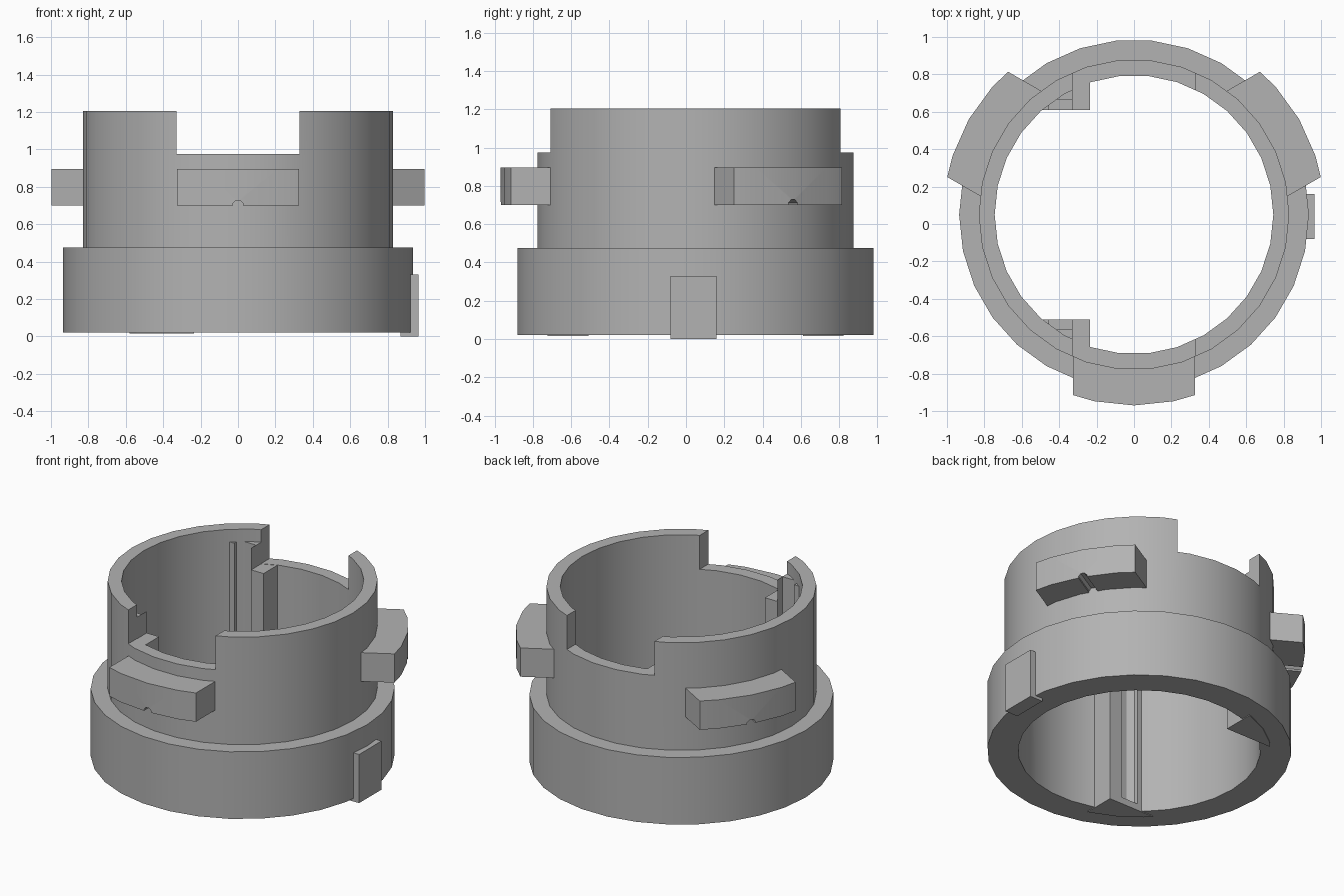
import bpy, bmesh, math
from mathutils import Matrix, Vector

CY = 0.05            # ring axis offset in y
SIDES = 30
STEP = math.tau / SIDES

cube = bpy.data.objects.get("Cube")
if cube:
    bpy.data.objects.remove(cube, do_unlink=True)

grey = bpy.data.materials.new("plain grey")
grey.use_nodes = True
colour = (0.45, 0.45, 0.45, 1)
grey.diffuse_color = colour
grey.node_tree.nodes["Principled BSDF"].inputs["Base Color"].default_value = colour


def finish(name, bm):
    bmesh.ops.recalc_face_normals(bm, faces=bm.faces)
    mesh = bpy.data.meshes.new(name)
    bm.to_mesh(mesh)
    bm.free()
    mesh.materials.append(grey)
    obj = bpy.data.objects.new(name, mesh)
    bpy.context.collection.objects.link(obj)
    return obj


def prism(name, outline, z0, z1):
    bm = bmesh.new()
    face = bm.faces.new([bm.verts.new((x, y, z0)) for x, y in outline])
    top = bmesh.ops.extrude_face_region(bm, geom=[face])["geom"]
    bmesh.ops.translate(bm, vec=(0, 0, z1 - z0),
                        verts=[v for v in top if isinstance(v, bmesh.types.BMVert)])
    return finish(name, bm)


def box(name, x0, x1, y0, y1, z0, z1):
    return prism(name, [(x0, y0), (x1, y0), (x1, y1), (x0, y1)], z0, z1)


def boolean(obj, cutter, operation="DIFFERENCE"):
    cutter.hide_render = True
    mod = obj.modifiers.new("cut", "BOOLEAN")
    mod.operation, mod.object, mod.solver = operation, cutter, "EXACT"
    bpy.context.view_layer.objects.active = obj
    bpy.ops.object.modifier_apply(modifier=mod.name)
    bpy.data.objects.remove(cutter, do_unlink=True)


def smooth(obj):
    bpy.ops.object.select_all(action="DESELECT")
    obj.select_set(True)
    bpy.context.view_layer.objects.active = obj
    bpy.ops.object.shade_smooth_by_angle(angle=math.radians(30))


# Stepped ring: wide base and narrower collar, open through the middle
profile = [(0.745, 0.02), (0.935, 0.02), (0.935, 0.475),
           (0.83, 0.475), (0.83, 1.205), (0.745, 1.205)]
bm = bmesh.new()
loops = [[bm.verts.new((r * math.cos(i * STEP), CY + r * math.sin(i * STEP), z))
          for r, z in profile] for i in range(SIDES)]
for i in range(SIDES):
    a, b = loops[i], loops[(i + 1) % SIDES]
    for j in range(len(profile)):
        k = (j + 1) % len(profile)
        bm.faces.new((a[j], b[j], b[k], a[k]))
ring = finish("stepped_ring", bm)

# Front and back notches in the collar rim
boolean(ring, box("notch_cutter", -0.328, 0.328, -1.5, 1.5, 0.975, 1.5))
smooth(ring)

# Three locking lugs with a small groove underneath
HALF = 0.325
outer, inner = 1.02, 0.79
mid_out = (outer * math.sin(STEP), outer * math.cos(STEP))
end_out, end_in = 0.965, math.sqrt(inner ** 2 - HALF ** 2)
right_side = [(0, outer), mid_out, (HALF, end_out), (HALF, end_in),
              (inner * math.sin(STEP), inner * math.cos(STEP)), (0, inner)]
outline = right_side + [(-x, y) for x, y in reversed(right_side[1:-1])]
for name, angle in (("front_lug", 180), ("left_lug", -60), ("right_lug", 60)):
    lug = prism(name, outline, 0.70, 0.895)
    bm = bmesh.new()
    bmesh.ops.create_cone(bm, cap_ends=True, segments=8, radius1=0.03, radius2=0.03, depth=1,
                          matrix=Matrix.Translation((0, 1, 0.70))
                          @ Matrix.Rotation(math.pi / 2, 4, "X")
                          @ Matrix.Rotation(math.pi / 8, 4, "Z"))
    boolean(lug, finish("groove_cutter", bm))
    lug.data.transform(Matrix.Translation((0, CY, 0))
                       @ Matrix.Rotation(math.radians(angle), 4, "Z"))
    smooth(lug)

# Flat key on the left side of the base
box("side_key", 0.87, 0.965, -0.08, 0.16, 0, 0.33)

# Slotted guide brackets inside the wall, mirrored front to back
for name, side in (("back_bracket", 1), ("front_bracket", -1)):
    bracket = box(name, -0.65, -0.235, 0.56, 0.9, 0.015, 1.12)
    disc = prism("disc_cutter", [(0.81 * math.cos(i * STEP), 0.81 * math.sin(i * STEP))
                                 for i in range(SIDES)], -1, 2)
    boolean(bracket, disc, "INTERSECT")
    boolean(bracket, box("slot_cutter", -0.455, -0.33, 0.4, 0.615, 0.06, 2))
    boolean(bracket, box("rim_cutter", -0.328, 0, 0.4, 1, 0.973, 2))
    bracket.data.transform(Matrix.Translation((0, CY, 0)) @ Matrix.Diagonal((1, side, 1, 1)))
    if side < 0:
        bracket.data.flip_normals()
